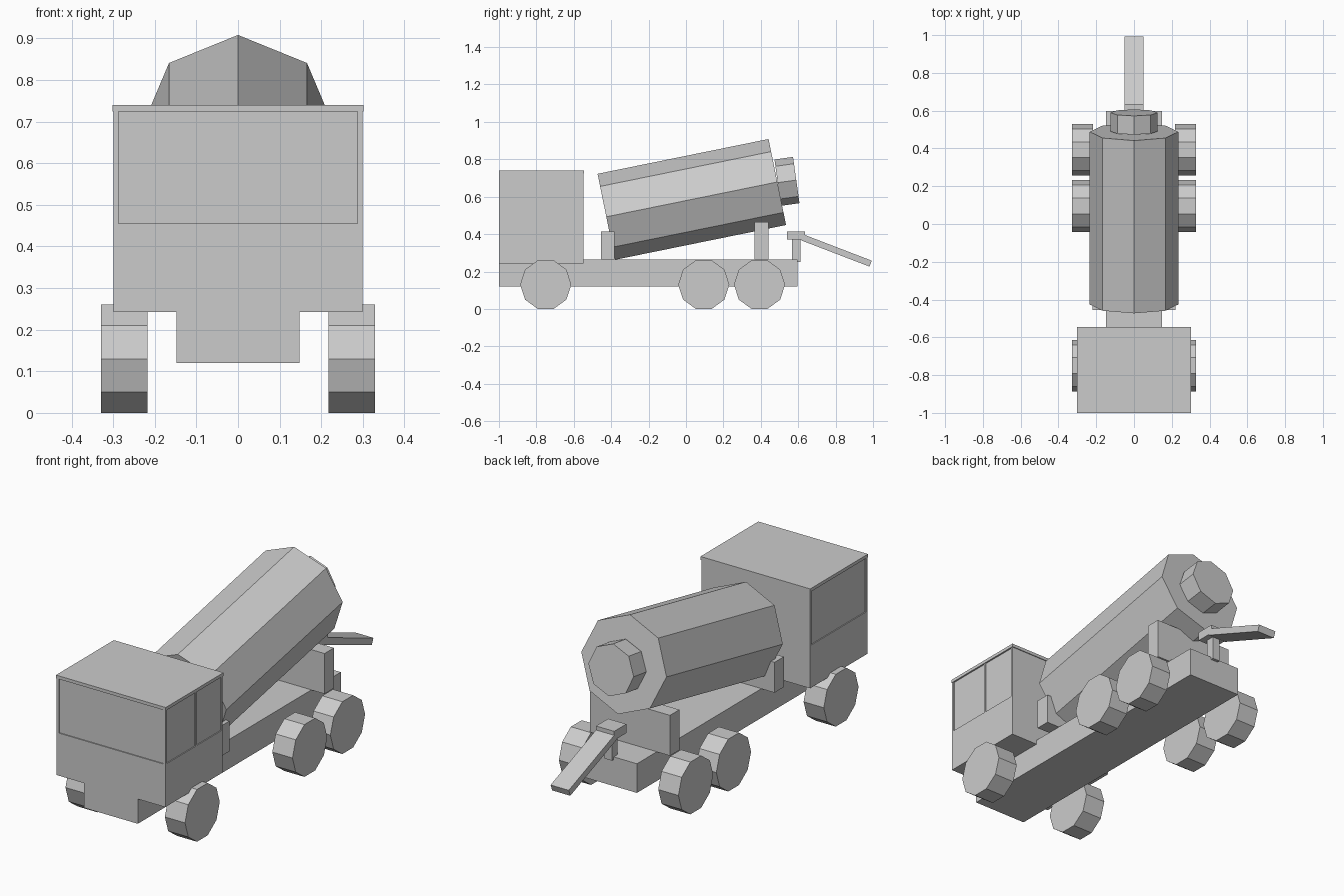
import bpy
from math import pi, radians
from mathutils import Matrix

if "Cube" in bpy.data.objects:
    bpy.data.objects.remove(bpy.data.objects["Cube"])


def box(name, x, y, z, tilt=0):
    """Box from (min, max) ranges, optionally tilted about x."""
    bpy.ops.mesh.primitive_cube_add(size=1)
    o = bpy.context.object
    o.name = name
    o.location = [(r[0] + r[1]) / 2 for r in (x, y, z)]
    o.rotation_euler.x = radians(tilt)
    o.data.transform(Matrix.Diagonal([r[1] - r[0] for r in (x, y, z)] + [1]))
    return o


def prism_y(name, sides, radius, length, centre, tilt):
    """Prism lying along y with a corner pointing up, rear end raised by tilt."""
    bpy.ops.mesh.primitive_cylinder_add(vertices=sides, radius=radius, depth=length)
    o = bpy.context.object
    o.name = name
    o.data.transform(Matrix.Rotation(pi / 2, 4, 'X'))
    o.location = centre
    o.rotation_euler.x = radians(tilt)
    return o


def wheel(name, x, y):
    bpy.ops.mesh.primitive_cylinder_add(vertices=10, radius=0.1367, depth=0.111)
    o = bpy.context.object
    o.name = name
    o.data.transform(Matrix.Rotation(pi / 2, 4, 'Z'))
    o.data.transform(Matrix.Rotation(pi / 2, 4, 'Z') @ Matrix.Rotation(pi / 2, 4, 'X'))
    o.location = (x, y, 0.13)


# Chassis
box("chassis", (-0.148, 0.148), (-0.999, 0.597), (0.12, 0.265))

# Cab: lower body, recessed glass block, pillars, rear wall and roof
W, F, B, SILL, TOP = 0.299, -0.999, -0.549, 0.455, 0.724
box("cab_body", (-W, W), (F, B), (0.243, SILL))
box("cab_windows", (-W + 0.005, W - 0.005), (F + 0.005, B - 0.01), (SILL, TOP))
box("cab_rear_wall", (-W, W), (B - 0.01, B), (SILL, TOP))
for side, s in (("left", -1), ("right", 1)):
    xr = sorted((s * W, s * (W - 0.012)))
    box(f"front_pillar_{side}", xr, (F, F + 0.012), (SILL, TOP))
box("door_pillar", (W - 0.012, W), (-0.76, -0.75), (SILL, TOP))
box("cab_roof", (-0.302, 0.302), (-1.0, -0.545), (TOP, 0.74))

# Wheels
for axle, y in (("front", -0.75), ("middle", 0.095), ("rear", 0.393)):
    for side, s in (("left", -1), ("right", 1)):
        wheel(f"{axle}_wheel_{side}", s * 0.2735, y)

# Tilted mixing drum and its mouth
prism_y("drum", 8, 0.2345, 0.933, (0, 0.031, 0.5855), 11.5)
prism_y("drum_mouth", 8, 0.125, 0.10, (0, 0.54, 0.682), 8)

# Drum supports
box("front_drum_support", (-0.22, 0.22), (-0.455, -0.382), (0.264, 0.415))
box("rear_drum_support", (-0.22, 0.22), (0.366, 0.44), (0.264, 0.465))

# Discharge chute
box("chute_post", (-0.02, 0.02), (0.568, 0.612), (0.252, 0.38))
box("chute_head", (-0.05, 0.05), (0.541, 0.636), (0.37, 0.415))
box("chute", (-0.05, 0.05), (0.61, 1.0), (0.295, 0.329), -21)
